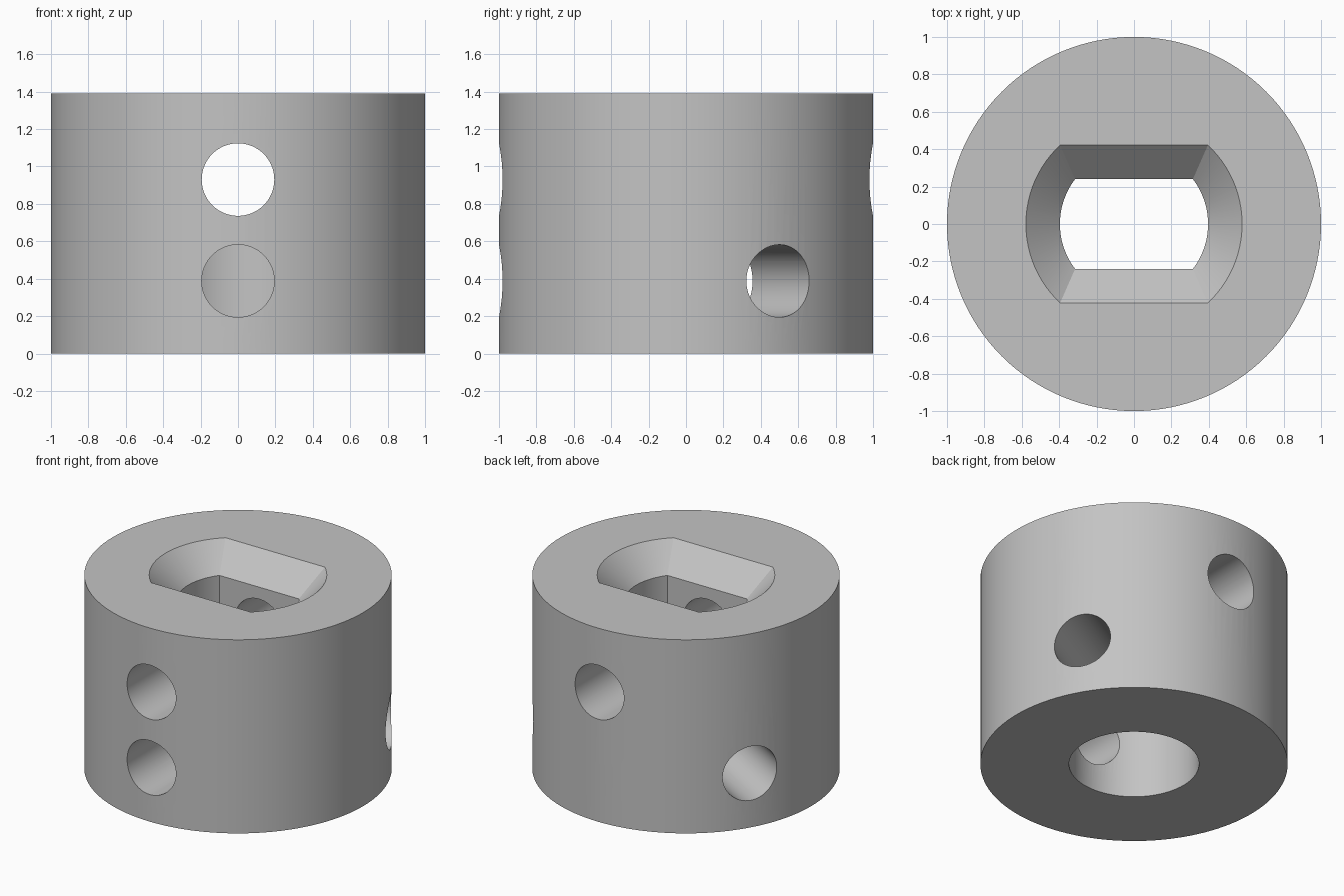
import bpy, bmesh, math
from mathutils import Vector, Matrix

if "Cube" in bpy.data.objects:
    bpy.data.objects.remove(bpy.data.objects["Cube"])

HEIGHT = 1.39
HOLE_R = 0.194

grey = bpy.data.materials.new("plain grey")
grey.diffuse_color = (0.55, 0.55, 0.55, 1)
grey.use_nodes = True
grey.node_tree.nodes["Principled BSDF"].inputs["Base Color"].default_value = grey.diffuse_color


def loft(name, rings):
    """Closed solid through a stack of equal-length point rings."""
    bm = bmesh.new()
    loops = [[bm.verts.new(p) for p in ring] for ring in rings]
    n = len(loops[0])
    for a, b in zip(loops, loops[1:]):
        for i in range(n):
            j = (i + 1) % n
            bm.faces.new((a[i], a[j], b[j], b[i]))
    bm.faces.new(loops[0][::-1])
    bm.faces.new(loops[-1])
    bmesh.ops.recalc_face_normals(bm, faces=bm.faces[:])
    mesh = bpy.data.meshes.new(name)
    bm.to_mesh(mesh)
    bm.free()
    mesh.materials.append(grey)
    obj = bpy.data.objects.new(name, mesh)
    bpy.context.collection.objects.link(obj)
    return obj


def circle(r, z, n):
    return [(r * math.cos(2 * math.pi * i / n), r * math.sin(2 * math.pi * i / n), z)
            for i in range(n)]


def double_d(r, flat, z, n=24):
    """Circle with two flats at y = +-flat."""
    a = math.asin(flat / r)
    pts = []
    for start in (0, math.pi):
        for i in range(n + 1):
            t = start - a + 2 * a * i / n
            pts.append((r * math.cos(t), r * math.sin(t), z))
    return pts


def radial_hole(name, angle, z, start, end):
    obj = loft(name, [circle(HOLE_R, start, 64), circle(HOLE_R, end, 64)])
    turn = Matrix.Rotation(angle, 4, 'Z') @ Matrix.Rotation(math.pi / 2, 4, 'Y')
    obj.data.transform(Matrix.Translation((0, 0, z)) @ turn)
    return obj


# Main collar
collar = loft("collar", [circle(1, 0, 128), circle(1, HEIGHT, 128)])

# Round bore from below, flatted bore with 45 degree countersink from above
cutters = [
    loft("round_bore", [circle(0.423, -0.1, 96), circle(0.423, 0.66, 96)]),
    loft("flatted_bore", [double_d(0.396, 0.24, 0.6), double_d(0.396, 0.24, 1.21),
                          double_d(0.578, 0.422, HEIGHT),
                          double_d(0.678, 0.522, HEIGHT + 0.1)]),
    # Upper cross hole, front to back
    radial_hole("cross_hole", math.pi / 2, 0.93, -1.2, 1.2),
]
# Three lower set-screw holes, 120 degrees apart
for k in range(3):
    cutters.append(radial_hole("screw_hole", math.radians(-90 + 120 * k), 0.388, 0.1, 1.2))

for c in cutters:
    c.hide_render = True
    mod = collar.modifiers.new(c.name, 'BOOLEAN')
    mod.operation = 'DIFFERENCE'
    mod.solver = 'EXACT'
    mod.object = c

bpy.context.view_layer.objects.active = collar
collar.select_set(True)
for mod in list(collar.modifiers):
    bpy.ops.object.modifier_apply(modifier=mod.name)
for c in cutters:
    bpy.data.objects.remove(c)

bpy.ops.object.shade_smooth_by_angle(angle=math.radians(30))
